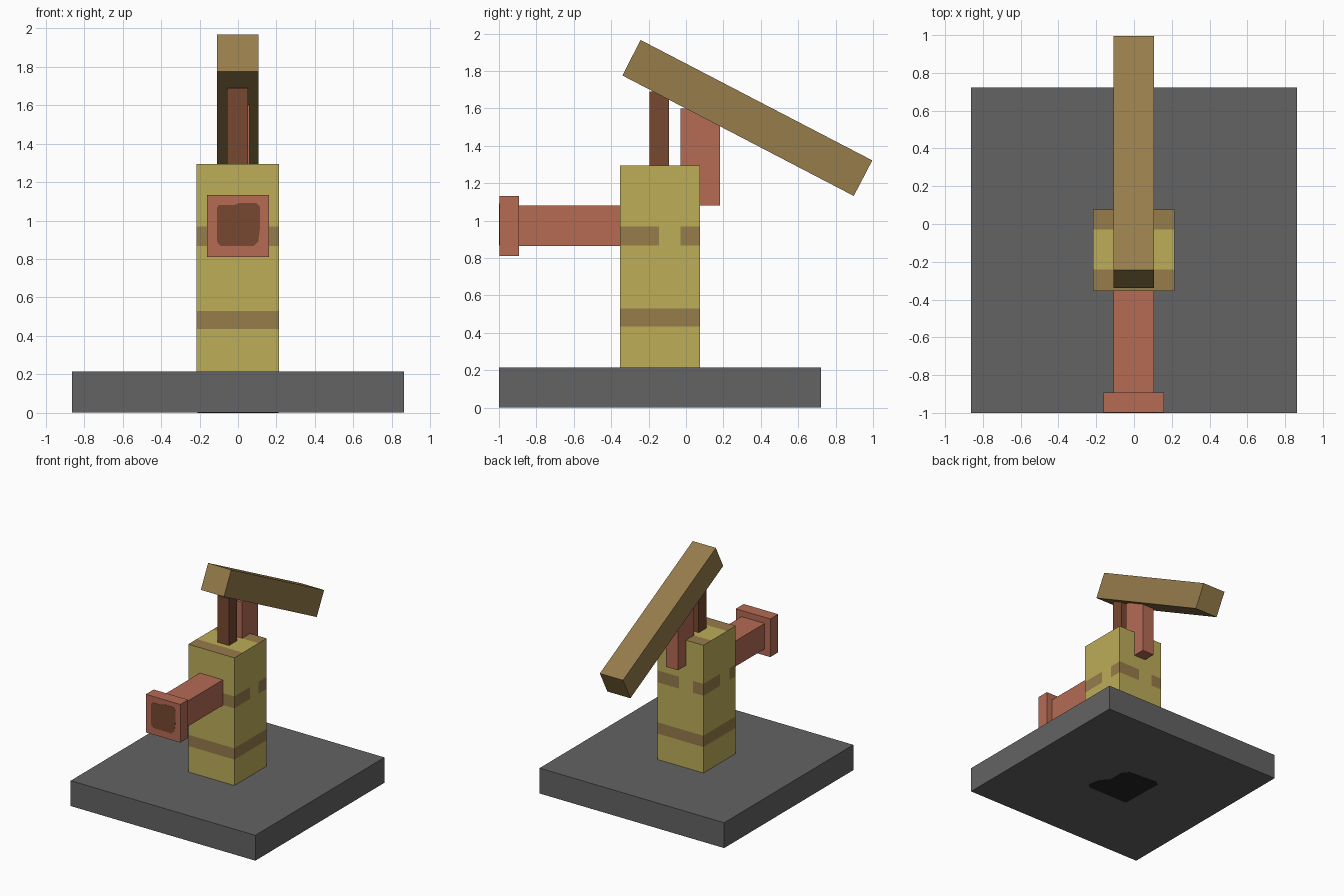
import bpy, bmesh
from mathutils import Vector

if "Cube" in bpy.data.objects:
    bpy.data.objects.remove(bpy.data.objects["Cube"])


def material(name, hex_code):
    def lin(c):
        c /= 255
        return c / 12.92 if c <= 0.04045 else ((c + 0.055) / 1.055) ** 2.4
    m = bpy.data.materials.new(name)
    m.diffuse_color = [lin(int(hex_code[i:i + 2], 16)) for i in (0, 2, 4)] + [1]
    m.use_nodes = True
    m.node_tree.nodes["Principled BSDF"].inputs["Base Color"].default_value = m.diffuse_color
    return m


GREY = material("stone_grey", "636363")
BLACK = material("shadow_black", "262626")
YELLOW = material("pale_wood", "BCAD59")
BROWN = material("brown_wood", "967C4B")
COPPER = material("copper", "B56B54")
DARK = material("dark_copper", "774830")


def finish(name, bm, *mats):
    bmesh.ops.recalc_face_normals(bm, faces=bm.faces)
    mesh = bpy.data.meshes.new(name)
    bm.to_mesh(mesh)
    bm.free()
    for m in mats:
        mesh.materials.append(m)
    obj = bpy.data.objects.new(name, mesh)
    bpy.context.collection.objects.link(obj)
    return obj


def box_bm(x, y, z):
    bm = bmesh.new()
    bmesh.ops.create_cube(bm, size=1)
    for v in bm.verts:
        v.co = [r[0] + (c + 0.5) * (r[1] - r[0]) for c, r in zip(v.co, (x, y, z))]
    return bm


def box(name, mat, x, y, z):
    return finish(name, box_bm(x, y, z), mat)


def prism(name, mat, points, offset):
    """Extrude a flat outline of 3D points along an offset."""
    bm = bmesh.new()
    face = bm.faces.new([bm.verts.new(p) for p in points])
    ext = bmesh.ops.extrude_face_region(bm, geom=[face], use_keep_orig=True)
    verts = [g for g in ext["geom"] if isinstance(g, bmesh.types.BMVert)]
    bmesh.ops.translate(bm, verts=verts, vec=offset)
    return finish(name, bm, mat)


# Base slab and the dark patch under it
box("base_slab", GREY, (-0.862, 0.862), (-1, 0.722), (0.002, 0.216))
patch = [(0.21, -0.31), (0.19, -0.2), (0.13, -0.13), (0.13, 0.0), (0.09, 0.05),
         (-0.18, 0.07), (-0.21, 0.04), (-0.2, -0.34), (0.18, -0.34)]
prism("base_patch", BLACK, [(x, y, 0) for x, y in patch], (0, 0, 0.004))

# Pump body, cut along the edges of its painted bands
bm = box_bm((-0.216, 0.214), (-0.354, 0.076), (0.216, 1.294))
cuts = [(2, z) for z in (0.435, 0.53, 0.868, 0.968)]
cuts += [(1, y) for y in (-0.27, -0.24, -0.145, -0.03)]
cuts += [(0, x) for x in (-0.12, 0.01)]
for axis, value in cuts:
    co, no = Vector((0, 0, 0)), Vector((0, 0, 0))
    co[axis], no[axis] = value, 1
    bmesh.ops.bisect_plane(bm, geom=bm.verts[:] + bm.edges[:] + bm.faces[:],
                           plane_co=co, plane_no=no)
bm.normal_update()
for f in bm.faces:
    c, n = f.calc_center_median(), f.normal
    if n.z > 0.5:        # brown strips along the front and back of the top
        f.material_index = int(not -0.24 < c.y < -0.03)
    elif 0.435 < c.z < 0.53:
        f.material_index = 1
    elif 0.868 < c.z < 0.968:   # broken upper band
        gap = ((n.x > 0.5 and -0.145 < c.y < -0.03)
               or (n.x < -0.5 and -0.27 < c.y < -0.145)
               or (n.y > 0.5 and -0.12 < c.x < 0.01))
        f.material_index = int(not gap)
finish("pump_body", bm, YELLOW, BROWN)

# Spout with flange and dark mouth
box("spout_pipe", COPPER, (-0.109, 0.107), (-0.9, -0.345), (0.865, 1.08))
box("spout_flange", COPPER, (-0.162, 0.16), (-0.998, -0.893), (0.81, 1.132))
mouth = [(-0.11, 0.89), (-0.09, 0.867), (0.08, 0.867), (0.105, 0.89), (0.115, 0.97),
         (0.115, 1.07), (0.095, 1.092), (0.01, 1.092), (-0.02, 1.08), (-0.1, 1.08),
         (-0.11, 1.065)]
prism("spout_mouth", DARK, [(x, -1.0, z) for x, z in mouth], (0, 0.004, 0))

# Rods that carry the handle
box("front_rod", DARK, (-0.056, 0.053), (-0.196, -0.09), (1.28, 1.69))
box("rear_rod", COPPER, (-0.052, 0.06), (-0.03, 0.182), (1.08, 1.6))

# Tilted handle bar
profile = [(-0.243, 1.966), (-0.34, 1.776), (0.897, 1.132), (0.996, 1.322)]
a, b, c, d = profile
prism("handle", BROWN, [(-0.109, y, z) for y, z in (a, b, c, d)], (0.216, 0, 0))
